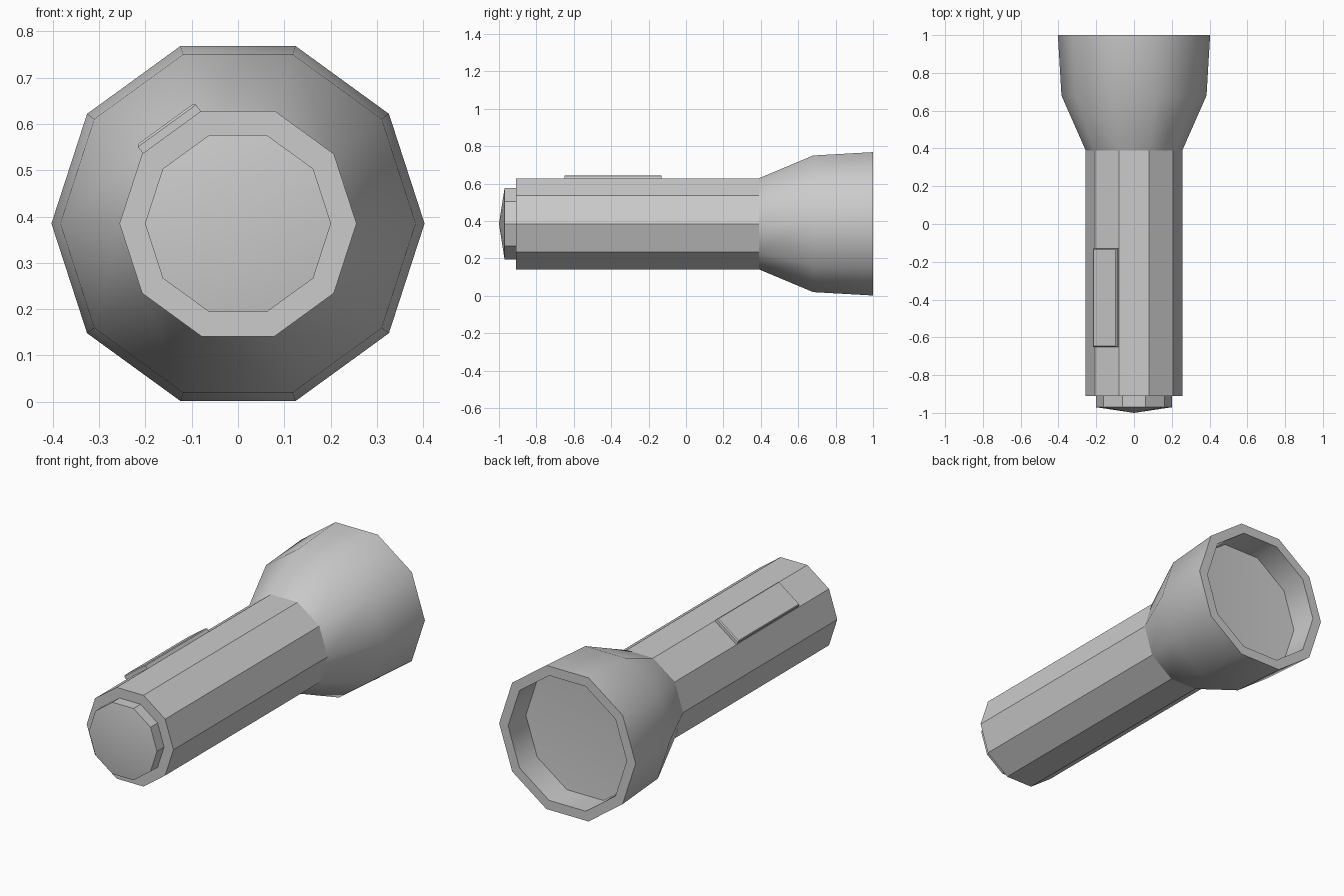
import bpy, bmesh, math
from mathutils import Matrix

if "Cube" in bpy.data.objects:
    bpy.data.objects.remove(bpy.data.objects["Cube"])

SIDES, CZ = 10, 0.385


def lathe(name, profile, smooth_angle=None):
    """Ten-sided solid turned about the y axis; profile is (radius, y), radius 0 makes a tip."""
    bm = bmesh.new()
    rings = []
    for r, y in profile:
        n = SIDES if r else 1
        rings.append([bm.verts.new((r * math.cos(math.tau * i / SIDES), y,
                                    CZ + r * math.sin(math.tau * i / SIDES))) for i in range(n)])
    for a, b in zip(rings, rings[1:]):
        for i in range(SIDES):
            j = (i + 1) % SIDES
            quad = [a[i % len(a)], a[j % len(a)], b[j % len(b)], b[i % len(b)]]
            bm.faces.new(list(dict.fromkeys(quad)))
    bmesh.ops.recalc_face_normals(bm, faces=bm.faces)
    return finish(name, bm, smooth_angle)


def finish(name, bm, smooth_angle=None):
    mesh = bpy.data.meshes.new(name)
    bm.to_mesh(mesh)
    bm.free()
    obj = bpy.data.objects.new(name, mesh)
    bpy.context.collection.objects.link(obj)
    if smooth_angle:
        bpy.ops.object.select_all(action='DESELECT')
        obj.select_set(True)
        bpy.context.view_layer.objects.active = obj
        bpy.ops.object.shade_smooth_by_angle(angle=math.radians(smooth_angle))
    return obj


# Faceted handle with closed ends
lathe("handle", [(0, -0.91), (0.256, -0.91), (0.256, 0.39), (0, 0.39)])

# Tail cap with a shallow point
lathe("tail_cap", [(0, -0.90), (0.201, -0.90), (0.201, -0.97), (0, -1.0)], 30)

# Flared head, rim and recessed lens
lathe("head", [(0.0, 0.39), (0.256, 0.39), (0.384, 0.68), (0.403, 1.0),
               (0.35, 1.0), (0.35, 0.85), (0, 0.83)], 40)

# Slide switch on the upper left facet
bm = bmesh.new()
bmesh.ops.create_cube(bm, size=1, matrix=Matrix.Diagonal((0.155, 0.52, 0.036, 1)))
top = [e for e in bm.edges if all(v.co.z > 0 for v in e.verts)]
bmesh.ops.bevel(bm, geom=top, offset=0.005, segments=1, affect='EDGES')
bm.transform(Matrix.Translation((0, -0.39, CZ)) @ Matrix.Rotation(math.radians(-36), 4, 'Y')
             @ Matrix.Translation((0, 0, 0.248)))
finish("switch", bm)
